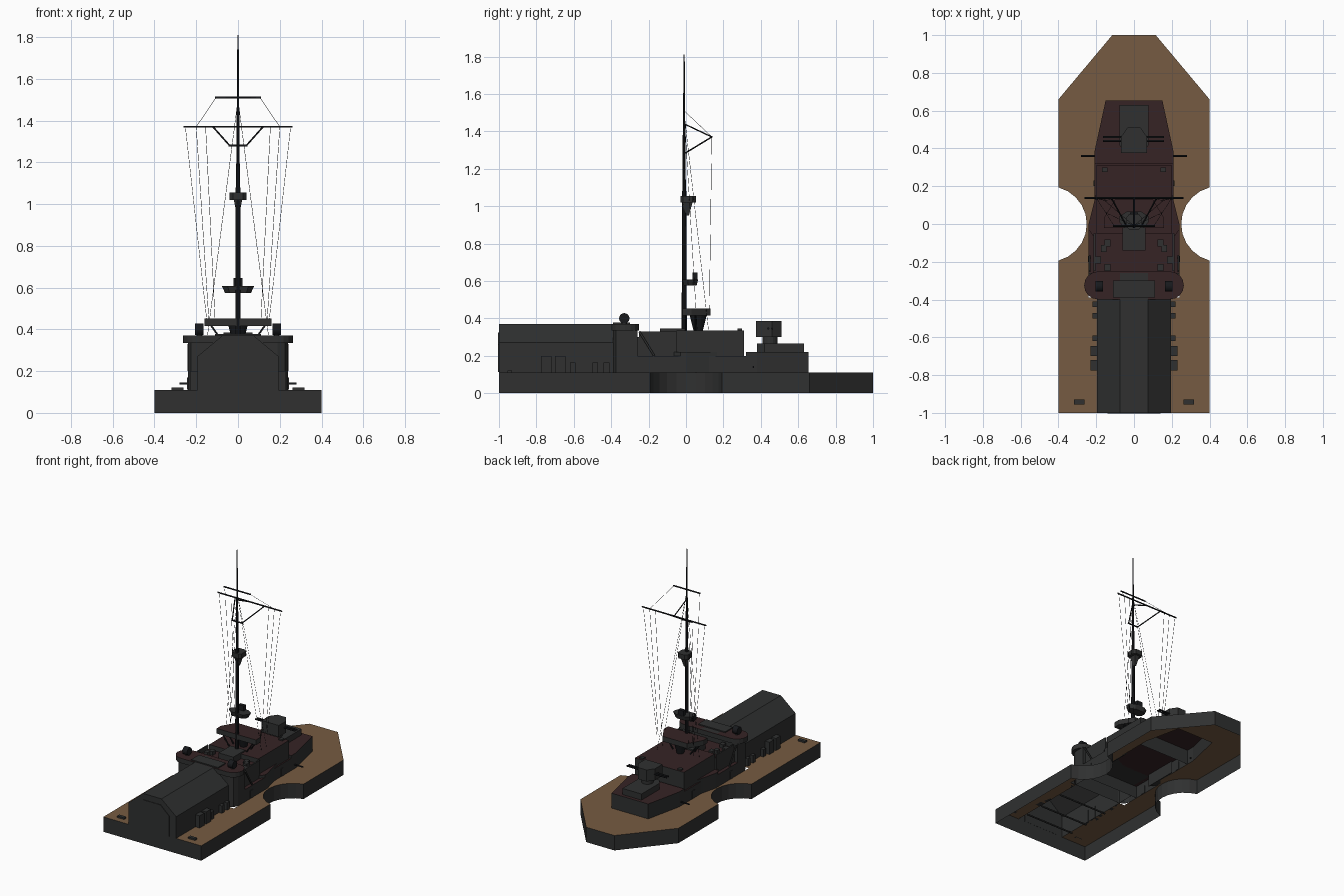
import bpy, bmesh, math
from mathutils import Vector

cube = bpy.data.objects.get("Cube")
if cube:
    bpy.data.objects.remove(cube, do_unlink=True)


def material(name, rgb):
    m = bpy.data.materials.new(name)
    m.use_nodes = True
    col = (*rgb, 1)
    m.diffuse_color = col
    m.node_tree.nodes["Principled BSDF"].inputs["Base Color"].default_value = col
    return m


GREY = material("dark_grey_paint", (0.029, 0.030, 0.030))
RED = material("dark_red_deck", (0.037, 0.017, 0.018))
WOOD = material("brown_planking", (0.18, 0.105, 0.054))
BLACK = material("black_rigging", (0.009, 0.010, 0.012))


def finish(name, bm, mats):
    me = bpy.data.meshes.new(name)
    bm.to_mesh(me)
    bm.free()
    for m in mats:
        me.materials.append(m)
    ob = bpy.data.objects.new(name, me)
    bpy.context.collection.objects.link(ob)
    return ob


def sym(half):
    """Close a half outline by mirroring it across x = 0."""
    return half + [(-x, y) for x, y in reversed(half)]


def rect(x, y0, y1, cx=0):
    return [(cx - x, y0), (cx + x, y0), (cx + x, y1), (cx - x, y1)]


def prism(name, pts, a, b, side=GREY, top=None, along="Z", open_bottom=False,
          open_top=False, scale=1.0):
    """Extrude an outline from a to b; scale resizes the starting ring."""
    bm = bmesh.new()
    cx = sum(p[0] for p in pts) / len(pts)
    cy = sum(p[1] for p in pts) / len(pts)

    def ring(t, s):
        out = []
        for u, v in pts:
            u, v = cx + (u - cx) * s, cy + (v - cy) * s
            out.append(bm.verts.new((u, v, t) if along == "Z" else (u, t, v)))
        return out
    r0, r1 = ring(a, scale), ring(b, 1)
    bm.faces.new(r0)
    bm.faces.new(r1)
    n = len(pts)
    for i in range(n):
        j = (i + 1) % n
        bm.faces.new((r0[i], r0[j], r1[j], r1[i]))
    bmesh.ops.recalc_face_normals(bm, faces=bm.faces)
    bm.normal_update()
    for f in bm.faces:
        f.material_index = 1 if top and f.normal.z > 0.9 else 0
    drop = [f for f in bm.faces if (open_bottom and f.normal.z < -0.9)
            or (open_top and f.normal.z > 0.9)]
    bmesh.ops.delete(bm, geom=drop, context="FACES")
    return finish(name, bm, [side] + ([top] if top else []))


def rods(name, segments, radius, mat=BLACK):
    """Straight thin bars, all in one curve object."""
    cu = bpy.data.curves.new(name, "CURVE")
    cu.dimensions = "3D"
    cu.bevel_depth = radius
    cu.bevel_resolution = 1
    cu.use_fill_caps = True
    for p, q in segments:
        sp = cu.splines.new("POLY")
        sp.points.add(1)
        sp.points[0].co = (*p, 1)
        sp.points[1].co = (*q, 1)
    cu.materials.append(mat)
    ob = bpy.data.objects.new(name, cu)
    bpy.context.collection.objects.link(ob)


def cylinder(name, loc, r1, r2, depth, mat, axis="Z", sides=16):
    bm = bmesh.new()
    bmesh.ops.create_cone(bm, cap_ends=True, segments=sides, radius1=r1, radius2=r2, depth=depth)
    ob = finish(name, bm, [mat])
    ob.location = loc
    if axis == "X":
        ob.rotation_euler.y = math.pi / 2
    return ob


# Hull walls with a round notch on each side, open below
notch = []
for i in range(11):
    t = math.radians(255.5 - 151 * i / 10)
    notch.append((0.45 + 0.2 * math.cos(t), 0.2 * math.sin(t)))
half_hull = [(0.4, -1)] + notch + [(0.4, 0.66), (0.115, 1)]
prism("hull", sym(half_hull), 0, 0.11, open_bottom=True, open_top=True)

# Planked deck running around the superstructure
inner = [(0.195, -1), (0.195, -0.39), (0.24, -0.39), (0.24, 0), (0.21, 0.03),
         (0.21, 0.38), (0.15, 0.655)]
bm = bmesh.new()
loop = half_hull + [(-x, y) for x, y in reversed(half_hull)]
loop += [(-x, y) for x, y in inner] + list(reversed(inner))
deck = bm.faces.new([bm.verts.new((x, y, 0.11)) for x, y in loop])
deck.normal_update()
if deck.normal.z < 0:
    deck.normal_flip()
finish("deck", bm, [WOOD])

# Hangar with an arched door and cross beams
prism("hangar", sym([(0.195, 0.11), (0.195, 0.27), (0.075, 0.37)]), -1, -0.26,
      along="Y", open_bottom=True)
prism("hangar_door", sym([(0.14, 0.112), (0.14, 0.26), (0.07, 0.325)]), -1.004, -0.999, along="Y")
rods("hangar_beams", [((-0.2, y, 0.1), (0.2, y, 0.1)) for y in (-0.9, -0.75, -0.55)], 0.006, GREY)
prism("hangar_rear_cap", rect(0.11, -0.39, -0.3), 0.36, 0.378)

# Bridge block and its round-ended wing platform
wing = []
for i in range(9):
    t = math.radians(-90 + 180 * i / 8)
    wing.append((0.19 + 0.074 * math.cos(t), -0.325 + 0.074 * math.sin(t)))
prism("bridge_block", sym([(0.19, -0.39), (0.225, -0.375), (0.24, -0.34), (0.24, -0.26)]),
      0.11, 0.335, open_bottom=True)
prism("bridge_wings", sym(wing), 0.335, 0.37, top=RED)

# Deckhouse tiers
prism("lower_house", sym([(0.24, -0.26), (0.24, 0), (0.21, 0.03), (0.21, 0.32)]),
      0.11, 0.2, top=RED, open_bottom=True)
prism("middle_house", sym([(0.215, -0.26), (0.215, -0.05)]), 0.2, 0.30, top=RED)
prism("upper_house", sym([(0.2, -0.05), (0.2, 0.31)]), 0.2, 0.335, top=RED)
prism("aft_house", sym([(0.21, 0.32), (0.21, 0.38), (0.15, 0.655)]), 0.11, 0.22,
      top=RED, open_bottom=True)
prism("chart_house", rect(0.06, -0.14, 0.0), 0.3, 0.345)

for s, side in ((1, "left"), (-1, "right")):
    # Side sponson and low parapet
    prism(side + "_sponson", [(s * 0.2, -0.085), (s * 0.24, -0.03), (s * 0.24, 0.0),
                              (s * 0.215, 0.1), (s * 0.2, 0.165)], 0.11, 0.22, top=RED)
    prism(side + "_parapet", rect(0.005, -0.25, -0.05, s * 0.21), 0.3, 0.33)
    rods(side + "_brace", [((s * 0.235, -0.25, 0.33), (s * 0.235, -0.17, 0.2))], 0.006, GREY)
    # Signal lamps on the wings
    cylinder(side + "_lamp_stand", (s * 0.185, -0.33, 0.38), 0.014, 0.014, 0.03, GREY)
    cylinder(side + "_signal_lamp", (s * 0.185, -0.33, 0.4), 0.028, 0.028, 0.04, BLACK, "X")
    # Lockers against the hangar and on the decks
    for i, (y0, y1, z) in enumerate([(-0.775, -0.72, 0.2), (-0.70, -0.645, 0.2)]):
        prism(f"{side}_locker_{i}", rect(0.018, y0, y1, s * 0.212), 0.11, z)
    for i, y in enumerate((-0.62, -0.5, -0.44)):
        prism(f"{side}_small_locker_{i}", rect(0.012, y, y + 0.03, s * 0.207), 0.11, 0.165)
    prism(side + "_deck_hatch", rect(0.028, -0.955, -0.93, s * 0.29), 0.11, 0.122)
    for i, (x, y) in enumerate([(0.14, -0.1), (0.16, -0.13), (0.19, -0.19), (0.14, -0.23)]):
        prism(f"{side}_vent_{i}", rect(0.015, y - 0.018, y + 0.018, s * x), 0.3, 0.327)
    prism(side + "_roof_hatch", rect(0.015, 0.275, 0.3, s * 0.155), 0.335, 0.345)
    rods(side + "_boom", [((s * 0.2, 0.36, 0.14), (s * 0.28, 0.36, 0.14))], 0.005)
    for i, y in enumerate((-0.2, 0.2)):
        prism(f"{side}_house_door_{i}", rect(0.004, y, y + 0.03, s * (0.24 if y < 0 else 0.21)),
              0.112, 0.17)

# Aft gun
prism("gun_base", sym([(0.05, 0.38), (0.078, 0.42), (0.078, 0.63)]), 0.22, 0.265)
cylinder("gun_pedestal", (0, 0.45, 0.282), 0.04, 0.04, 0.04, GREY)
prism("gun_shield", sym([(0.07, 0.375), (0.07, 0.46), (0.035, 0.51)]), 0.3, 0.385)
rods("gun_barrels", [((-0.165, y, 0.345), (0.16, y, 0.345)) for y in (0.44, 0.46)], 0.006)

# Mast-foot platform on a flared support
prism("signal_platform", sym([(0.16, -0.02), (0.16, 0.03), (0.1, 0.13)]), 0.415, 0.453, top=RED)
cylinder("platform_support", (0, 0.065, 0.375), 0.025, 0.045, 0.08, BLACK)
rods("platform_struts", [((s * 0.07, y, 0.335), (s * 0.13, y, 0.42))
                         for s in (-1, 1) for y in (0, 0.05)], 0.005)

# Mast in stepped sections
MY = -0.01
for name, z0, z1, ra, rb in [("lower_mast", 0.33, 1.08, 0.013, 0.012),
                             ("middle_mast", 1.08, 1.45, 0.009, 0.007),
                             ("top_mast", 1.45, 1.81, 0.006, 0.003)]:
    cylinder(name, (0, MY, (z0 + z1) / 2), ra, rb, z1 - z0, BLACK, sides=8)

# Mast platforms
prism("lookout", sym([(0.025, -0.03), (0.04, -0.015), (0.04, 0.035), (0.025, 0.053)]), 1.02, 1.055)
prism("lookout_bracket", sym([(0.02, -0.02), (0.02, 0.035)]), 0.95, 1.02, scale=0.3)
prism("lamp_platform", sym([(0.05, -0.02), (0.078, 0.01), (0.078, 0.04), (0.04, 0.065)]),
      0.575, 0.608, scale=0.8)
prism("lamp_box", rect(0.022, 0.035, 0.062), 0.608, 0.645, side=BLACK)

# Yards and struts
rods("yards", [((-0.262, 0.138, 1.37), (0.262, 0.138, 1.37)),
               ((-0.11, MY, 1.51), (0.11, MY, 1.51)),
               ((-0.045, MY, 1.28), (0.045, MY, 1.28))], 0.005)
struts = [((0, MY, 1.44), (0, 0.138, 1.37))]
for s in (-1, 1):
    struts.append(((s * 0.04, MY, 1.28), (s * 0.12, 0.138, 1.37)))
rods("yard_struts", struts, 0.004)

# Thin halyards and stays
lines = []
for s in (-1, 1):
    for xt, xb in ((0.252, 0.15), (0.2, 0.14), (0.155, 0.11)):
        lines.append(((s * xt, 0.138, 1.37), (s * xb, 0.125, 0.45)))
    for yb in (0.06, 0.12):
        lines.append(((0, MY, 1.5), (s * 0.15, yb, 0.34)))
    lines.append(((s * 0.105, MY, 1.51), (s * 0.2, 0.138, 1.37)))
rods("rigging", lines, 0.001)
